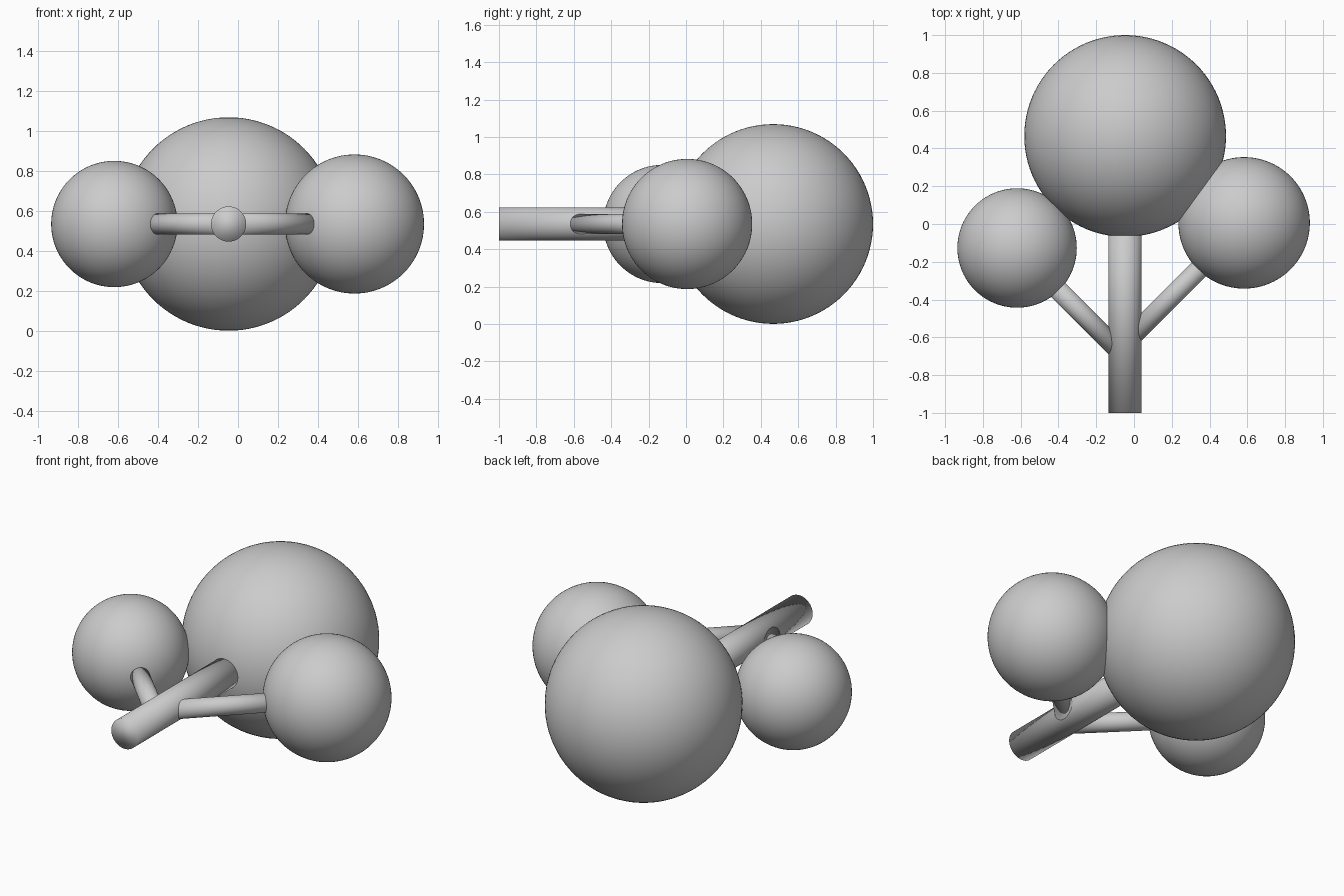
import bpy
from mathutils import Vector

if "Cube" in bpy.data.objects:
    bpy.data.objects.remove(bpy.data.objects["Cube"])

Z = 0.535  # height of the common centre plane


def ball(name, x, y, r):
    bpy.ops.mesh.primitive_uv_sphere_add(segments=96, ring_count=48, radius=r, location=(x, y, Z))
    obj = bpy.context.object
    obj.name = name
    bpy.ops.object.shade_smooth()
    return obj


def rod(name, start, end, r):
    a, b = Vector((*start, Z)), Vector((*end, Z))
    d = b - a
    bpy.ops.mesh.primitive_cylinder_add(vertices=64, radius=r, depth=d.length, location=(a + b) / 2)
    obj = bpy.context.object
    obj.name = name
    obj.rotation_euler = d.to_track_quat('Z', 'Y').to_euler()
    bpy.ops.object.shade_smooth()
    return obj


# Foliage balls
ball("crown_main", -0.047, 0.466, 0.534)
ball("crown_left", -0.619, -0.127, 0.316)
ball("crown_right", 0.583, 0.006, 0.348)

# Trunk lying along y, with a branch running into each side ball
rod("trunk", (-0.047, -1.0), (-0.047, 0.2), 0.088)
rod("branch_left", (-0.06, -0.69), (-0.52, -0.23), 0.053)
rod("branch_right", (-0.04, -0.624), (0.48, -0.104), 0.053)
